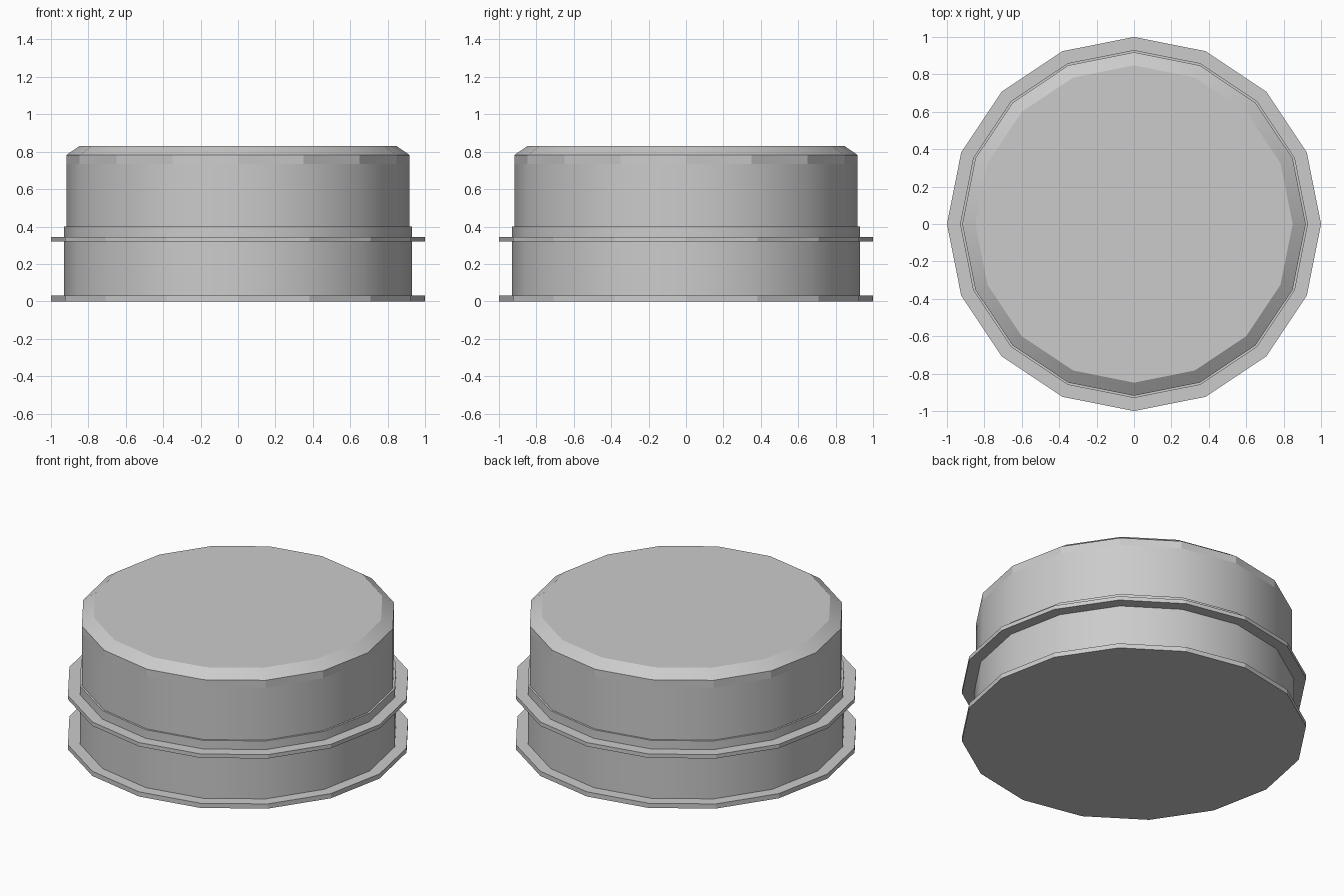
import bpy, bmesh
from math import cos, sin, tau

if "Cube" in bpy.data.objects:
    bpy.data.objects.remove(bpy.data.objects["Cube"])

SIDES = 16


def lathe(name, profile, smooth=()):
    """Spin a (radius, z) profile; 'smooth' lists the profile segments shaded smooth."""
    bm = bmesh.new()
    rings = []
    for r, z in profile:
        if r == 0:
            rings.append(None)
        else:
            rings.append([bm.verts.new((r * cos(tau * i / SIDES), r * sin(tau * i / SIDES), z))
                          for i in range(SIDES)])
    for s, (a, b) in enumerate(zip(rings, rings[1:])):
        if a is None:
            bm.faces.new(b[::-1])
        elif b is None:
            bm.faces.new(a)
        else:
            for i in range(SIDES):
                j = (i + 1) % SIDES
                bm.faces.new((a[i], a[j], b[j], b[i])).smooth = s in smooth
    # Keep the horizontal rims crisp
    for e in bm.edges:
        if abs(e.verts[0].co.z - e.verts[1].co.z) < 1e-5:
            e.smooth = False
    mesh = bpy.data.meshes.new(name)
    bm.to_mesh(mesh)
    bm.free()
    obj = bpy.data.objects.new(name, mesh)
    bpy.context.collection.objects.link(obj)
    return obj


# Bottom disc with thin projecting rim
lathe("base_flange", [(0, 0), (1, 0), (1, 0.03), (0.93, 0.03)])

# Lower wall with small ledge on top
lathe("lower_wall", [(0.93, 0.03), (0.93, 0.4), (0.918, 0.4)], smooth=(0,))

# Thin ring around the lower wall
lathe("middle_flange", [(0.93, 0.32), (1, 0.32), (1, 0.345), (0.93, 0.345)])

# Upper wall, faceted band, bevelled edge and flat lid
lathe("upper_drum", [(0.918, 0.4), (0.918, 0.735), (0.918, 0.782), (0.848, 0.83), (0, 0.83)],
      smooth=(0, 2))
